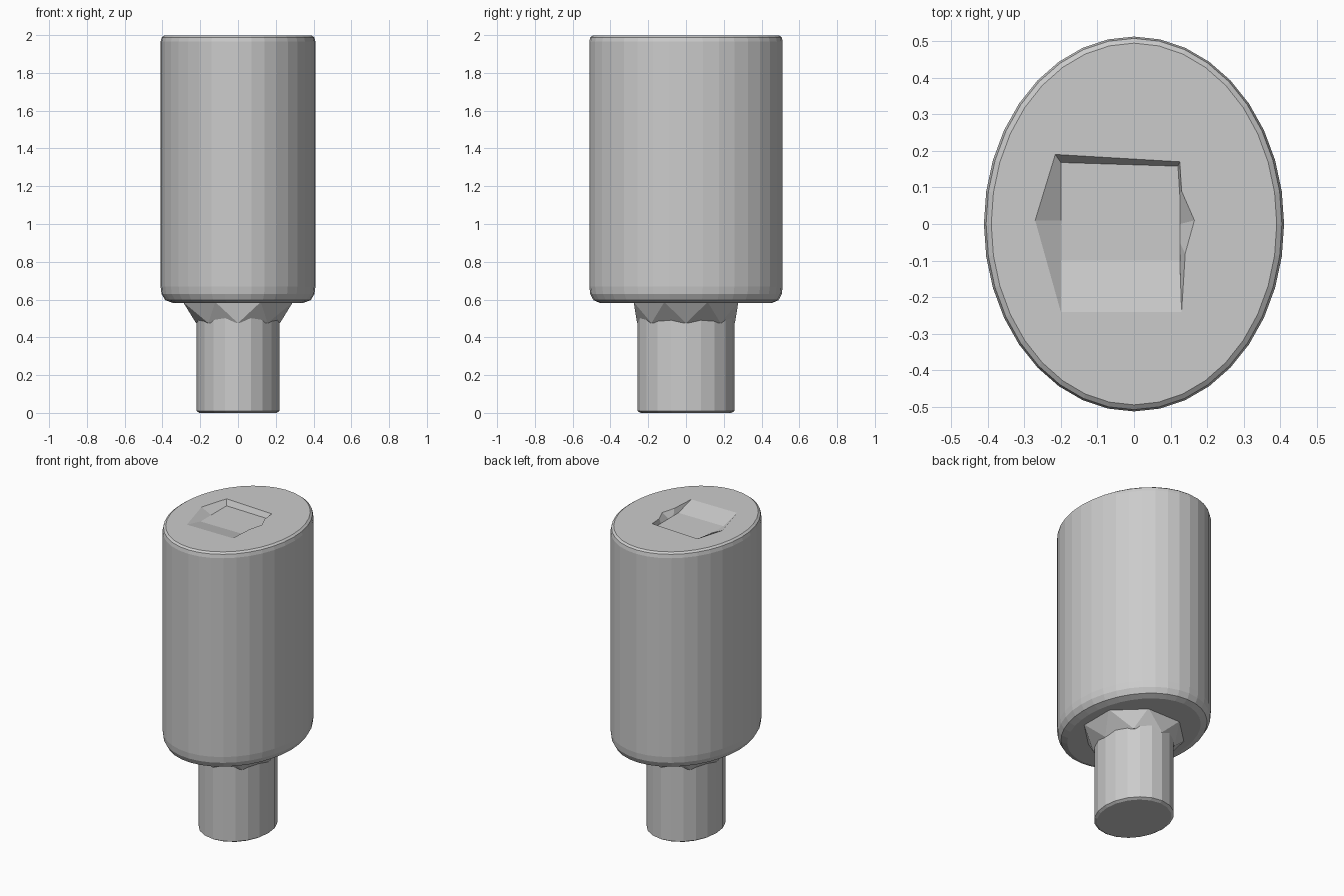
import bpy, bmesh, math

if "Cube" in bpy.data.objects:
    bpy.data.objects.remove(bpy.data.objects["Cube"])


def ring(bm, rx, ry, z, n, phase=0.0):
    return [bm.verts.new((rx * math.cos(2 * math.pi * i / n + phase),
                          ry * math.sin(2 * math.pi * i / n + phase), z)) for i in range(n)]


def skin(bm, a, b):
    n = len(a)
    for i in range(n):
        j = (i + 1) % n
        bm.faces.new((a[i], a[j], b[j], b[i]))


def finish(bm, name):
    bmesh.ops.recalc_face_normals(bm, faces=bm.faces)
    me = bpy.data.meshes.new(name)
    bm.to_mesh(me)
    bm.free()
    ob = bpy.data.objects.new(name, me)
    bpy.context.collection.objects.link(ob)
    return ob


def loop_edges(bm, vs):
    out = []
    for i in range(len(vs)):
        pair = (vs[i], vs[(i + 1) % len(vs)])
        out.append(bm.edges.get(pair) or bm.edges.new(pair))
    return out


# Oval head: rounded underside, small bevel on the top rim
bm = bmesh.new()
profile = [(0.345, 0.455, 0.582), (0.385, 0.49, 0.597), (0.405, 0.507, 0.63), (0.41, 0.512, 0.67),
           (0.41, 0.512, 1.965), (0.404, 0.507, 1.988), (0.39, 0.494, 1.998)]
rings = [ring(bm, *p, 36) for p in profile]
for a, b in zip(rings, rings[1:]):
    skin(bm, a, b)
bm.faces.new(rings[0])

# Shallow irregular recess in the top
rim_xy = [(-0.2, -0.24), (0.13, -0.24), (0.14, -0.08), (0.165, 0.01),
          (0.13, 0.09), (0.125, 0.17), (-0.215, 0.19), (-0.27, 0.01)]
floor_xy = [(-0.2, -0.1), (0.125, -0.1), (0.125, -0.05), (0.125, 0.0),
            (0.125, 0.08), (0.12, 0.158), (-0.2, 0.168), (-0.2, 0.01)]
rim = [bm.verts.new((x, y, 1.998)) for x, y in rim_xy]
floor = [bm.verts.new((x, y, 1.965)) for x, y in floor_xy]
skin(bm, rim, floor)
bm.faces.new(floor)
bmesh.ops.triangle_fill(bm, use_beauty=True, normal=(0, 0, 1),
                        edges=loop_edges(bm, rings[-1]) + loop_edges(bm, rim))
finish(bm, "head")

# Oval stem running up into the head
bm = bmesh.new()
stem = [ring(bm, *p, 20) for p in [(0.205, 0.24, 0.0), (0.22, 0.257, 0.01), (0.22, 0.257, 0.585)]]
skin(bm, stem[0], stem[1])
skin(bm, stem[1], stem[2])
bm.faces.new(stem[0])
bm.faces.new(stem[2])
finish(bm, "stem")

# Faceted flare joining stem and head
bm = bmesh.new()
n = 8
low = ring(bm, 0.222, 0.259, 0.475, n)
high = ring(bm, 0.315, 0.3, 0.587, n, math.pi / n)
for i in range(n):
    j = (i + 1) % n
    bm.faces.new((low[i], low[j], high[i]))
    bm.faces.new((low[j], high[j], high[i]))
bm.faces.new(low)
bm.faces.new(high)
finish(bm, "collar")
